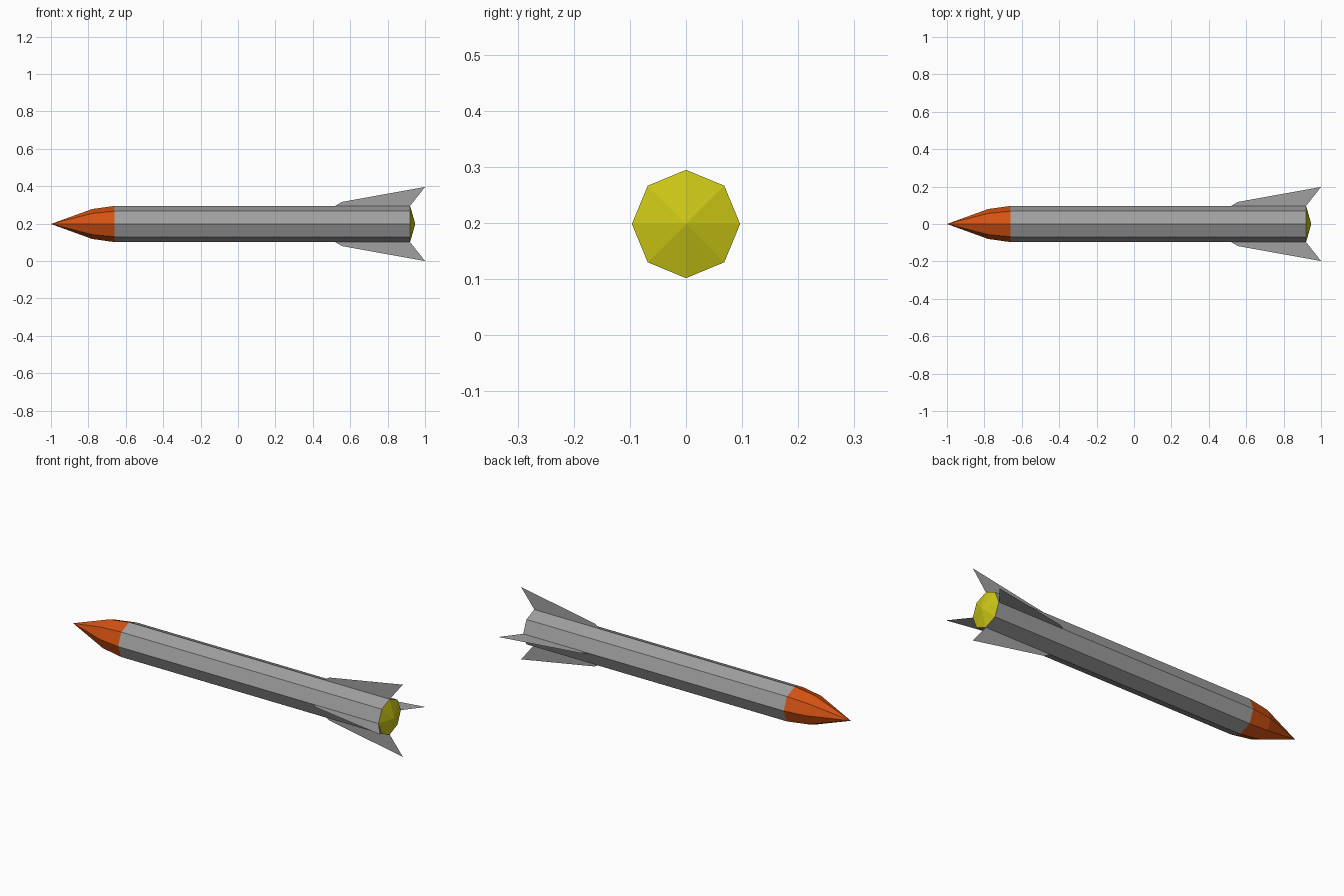
import bpy, bmesh, math
from mathutils import Matrix, Vector

cube = bpy.data.objects.get("Cube")
if cube:
    bpy.data.objects.remove(cube, do_unlink=True)

SIDES = 8
RADIUS = 0.0965
SPAN = 0.198          # fin tip distance from the axis
CENTRE = Vector((0, 0, SPAN))


def material(name, rgb):
    mat = bpy.data.materials.new(name)
    mat.use_nodes = True
    colour = (*rgb, 1)
    mat.diffuse_color = colour
    bsdf = mat.node_tree.nodes["Principled BSDF"]
    bsdf.inputs["Base Color"].default_value = colour
    bsdf.inputs["Roughness"].default_value = 0.8
    return mat


def finish(bm, name, mat):
    mesh = bpy.data.meshes.new(name)
    bm.to_mesh(mesh)
    bm.free()
    mesh.materials.append(mat)
    obj = bpy.data.objects.new(name, mesh)
    obj.location = CENTRE
    bpy.context.collection.objects.link(obj)
    return obj


def lathe(name, profile, mat):
    """Turn (x, radius) points round the long axis into a faceted shell."""
    bm = bmesh.new()
    verts = [bm.verts.new((x, 0, r)) for x, r in profile]
    edges = [bm.edges.new(pair) for pair in zip(verts, verts[1:])]
    bmesh.ops.spin(bm, geom=verts + edges, cent=(0, 0, 0), axis=(1, 0, 0),
                   angle=math.tau, steps=SIDES)
    bmesh.ops.remove_doubles(bm, verts=bm.verts, dist=0.0005)
    bm.normal_update()
    for face in bm.faces:
        if face.normal.dot(face.calc_center_median()) < 0:
            face.normal_flip()
    return finish(bm, name, mat)


grey = material("body grey", (0.35, 0.35, 0.35))
orange = material("nose orange", (0.66, 0.085, 0.006))
yellow = material("exhaust yellow", (0.6, 0.57, 0.008))

# Hull: pointed nose, straight tube, shallow tail cone
lathe("nose_cone", [(-1, 0), (-0.78, 0.08), (-0.66, RADIUS)], orange)
lathe("body_tube", [(-0.66, RADIUS), (0.92, RADIUS)], grey)
lathe("exhaust_cap", [(0.92, RADIUS), (0.948, 0)], yellow)

# Four thin swept fins on the tube's ridges
outline = [(0.52, RADIUS), (0.555, 0.118), (1, SPAN), (0.92, RADIUS)]
for i, side in enumerate(("top", "front", "bottom", "back")):
    bm = bmesh.new()
    bm.faces.new([bm.verts.new((x, 0, r)) for x, r in outline])
    bm.transform(Matrix.Rotation(i * math.pi / 2, 4, 'X'))
    finish(bm, side + "_fin", grey)
